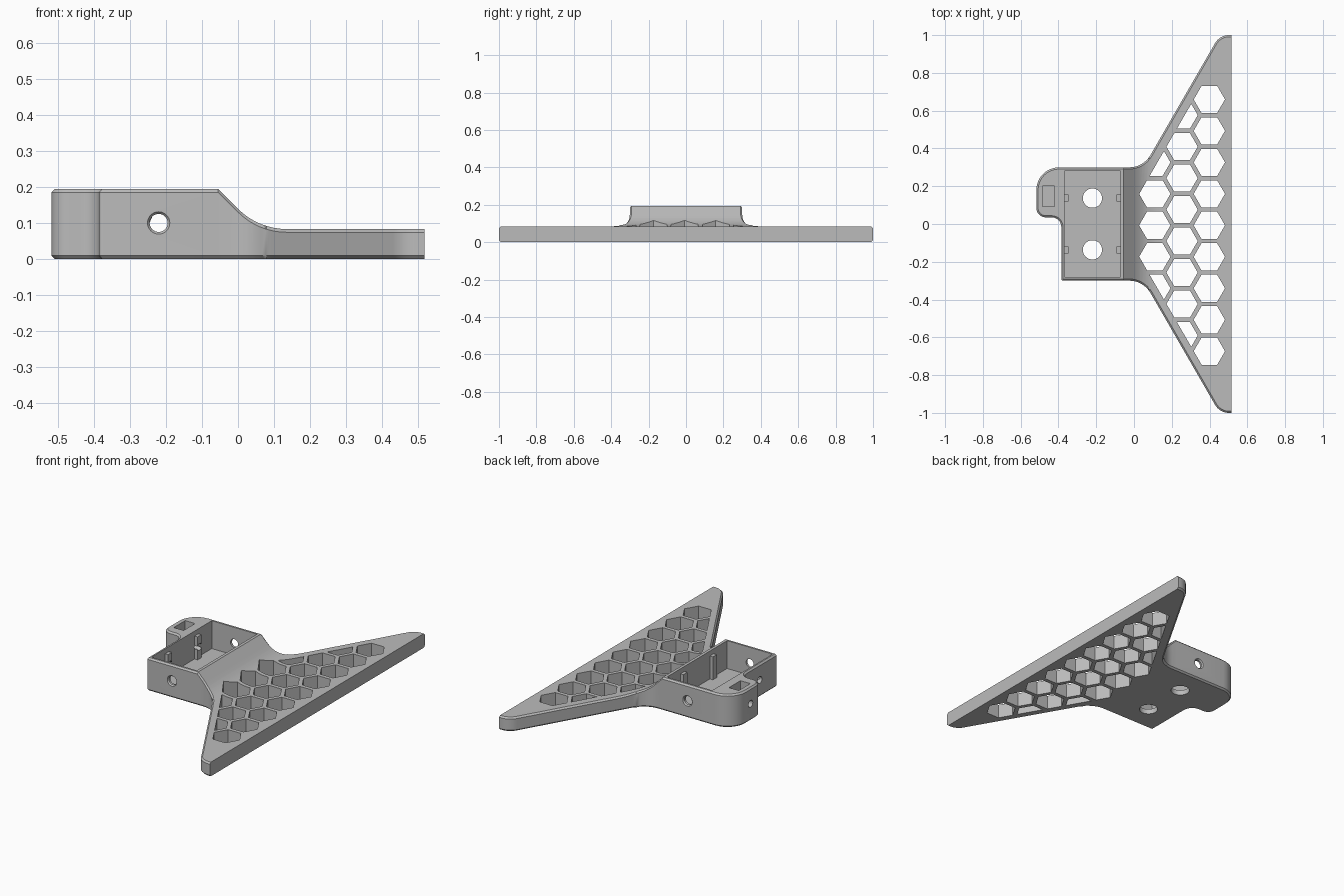
import bpy, bmesh, math
from mathutils import Vector, Matrix

if "Cube" in bpy.data.objects:
    bpy.data.objects.remove(bpy.data.objects["Cube"])

GREY = (0.5, 0.5, 0.5, 1)
grey = bpy.data.materials.new("plain grey")
grey.use_nodes = True
grey.diffuse_color = GREY
grey.node_tree.nodes["Principled BSDF"].inputs["Base Color"].default_value = GREY

EDGE_X = 0.517              # long straight edge
BLOCK_TOP, PLATE_TOP = 0.194, 0.083
BLOCK_Y, TAN60 = 0.3, math.tan(math.radians(60))


def make_object(name, bm):
    bmesh.ops.recalc_face_normals(bm, faces=bm.faces)
    mesh = bpy.data.meshes.new(name)
    bm.to_mesh(mesh)
    bm.free()
    obj = bpy.data.objects.new(name, mesh)
    bpy.context.collection.objects.link(obj)
    mesh.materials.append(grey)
    return obj


def rounded(corners, steps=8):
    """Turn (x, y, radius) corners into an outline with arcs."""
    out = []
    for i, (x, y, r) in enumerate(corners):
        p = Vector((x, y))
        if r == 0:
            out.append(p)
            continue
        a = (Vector(corners[i - 1][:2]) - p).normalized()
        b = (Vector(corners[(i + 1) % len(corners)][:2]) - p).normalized()
        half = a.angle(b) / 2
        centre = p + (a + b).normalized() * r / math.sin(half)
        start = p + a * r / math.tan(half) - centre
        end = p + b * r / math.tan(half) - centre
        turn = start.angle_signed(end)
        for k in range(steps + 1):
            out.append(centre + Matrix.Rotation(-turn * k / steps, 2) @ start)
    return out


def add_box(bm, x0, x1, y0, y1, z0, z1):
    size = Matrix.Diagonal((x1 - x0, y1 - y0, z1 - z0, 1))
    place = Matrix.Translation(((x0 + x1) / 2, (y0 + y1) / 2, (z0 + z1) / 2))
    bmesh.ops.create_cube(bm, size=1, matrix=place @ size)


def rod(start, end, r1, r2):
    """Round cutter between two points."""
    bm = bmesh.new()
    start, end = Vector(start), Vector(end)
    axis = end - start
    turn = axis.to_track_quat('Z', 'Y').to_matrix().to_4x4()
    bmesh.ops.create_cone(bm, cap_ends=True, segments=32, radius1=r1, radius2=r2,
                          depth=axis.length,
                          matrix=Matrix.Translation((start + end) / 2) @ turn)
    return make_object("hole_cutter", bm)


def boolean(target, tool, operation='DIFFERENCE'):
    mod = target.modifiers.new("cut", 'BOOLEAN')
    mod.operation, mod.solver, mod.object = operation, 'EXACT', tool
    bpy.context.view_layer.objects.active = target
    bpy.ops.object.modifier_apply(modifier=mod.name)
    bpy.data.objects.remove(tool)


# Height profile: flat block, 45 degree slope, arc into the flat plate
slope_end = (0.0, BLOCK_TOP - 0.055)
profile = [(-0.055, BLOCK_TOP), slope_end]
drop = slope_end[1] - PLATE_TOP
radius = drop / (1 - math.cos(math.pi / 4))
arc_end = slope_end[0] + radius * math.sin(math.pi / 4)
for k in range(1, 9):
    a = math.pi / 4 * (1 - k / 8)
    profile.append((arc_end - radius * math.sin(a),
                    PLATE_TOP + radius * (1 - math.cos(a))))


def height(x):
    if x <= profile[0][0]:
        return BLOCK_TOP
    for (xa, za), (xb, zb) in zip(profile, profile[1:]):
        if x <= xb:
            return za + (zb - za) * (x - xa) / (xb - xa)
    return PLATE_TOP


# Bracket body: plan outline extruded, chamfered, then shaped to the profile
def slant_x(y):
    return 0.168 + (y - 0.505) / TAN60


outline = rounded([
    (EDGE_X, -1, 0), (EDGE_X, 1, 0), (slant_x(1), 1, 0.085),
    (slant_x(BLOCK_Y), BLOCK_Y, 0.13), (-EDGE_X, BLOCK_Y, 0.12),
    (-EDGE_X, 0.035, 0.05), (-0.385, 0.035, 0.05), (-0.385, -BLOCK_Y, 0.01),
    (slant_x(BLOCK_Y), -BLOCK_Y, 0.13), (slant_x(1), -1, 0.085)])
bm = bmesh.new()
base = bm.faces.new([bm.verts.new((p.x, p.y, 0)) for p in outline])
ext = bmesh.ops.extrude_face_region(bm, geom=[base], use_keep_orig=True)["geom"]
for v in ext:
    if isinstance(v, bmesh.types.BMVert):
        v.co.z = 1
bmesh.ops.recalc_face_normals(bm, faces=bm.faces)
for cap in [f for f in bm.faces if abs(f.normal.z) > 0.9]:
    bmesh.ops.inset_region(bm, faces=[cap], thickness=0.009, use_even_offset=True)
for x, z in profile:
    bmesh.ops.bisect_plane(bm, geom=bm.verts[:] + bm.edges[:] + bm.faces[:],
                           plane_co=(x, 0, 0), plane_no=(1, 0, 0))
rim = {v for e in bm.edges if abs(e.verts[0].co.z - e.verts[1].co.z) > 0.5
       for v in e.verts}
for v in bm.verts:
    if v not in rim and v.co.x > 0.506:
        v.co.x = EDGE_X
    chamfer = 0.009 if v in rim else 0
    v.co.z = height(v.co.x) - chamfer if v.co.z > 0.5 else chamfer
body = make_object("wing_bracket", bm)

# Open pocket in the block, with four upright ribs
PX0, PX1, PY, FLOOR = -0.367, -0.072, 0.28, 0.03
HOLE_X, HOLE_Y, HOLE_Z = -0.22, 0.137, 0.1
bm = bmesh.new()
add_box(bm, PX0, PX1, -PY, PY, FLOOR, 0.3)
boolean(body, make_object("pocket_cutter", bm))
bm = bmesh.new()
for y in (-HOLE_Y, HOLE_Y):
    for x0, x1 in ((PX0 - 0.006, PX0 + 0.02), (PX1 - 0.02, PX1 + 0.006)):
        add_box(bm, x0, x1, y - 0.018, y + 0.018, FLOOR - 0.006, 0.165)
boolean(body, make_object("ribs", bm), 'UNION')

# Slot in the ear
bm = bmesh.new()
add_box(bm, -0.484, -0.42, 0.093, 0.2, 0.045, 0.3)
boolean(body, make_object("slot_cutter", bm))

# Floor holes, side wall holes with countersinks, end wall holes
for s in (-1, 1):
    y = s * HOLE_Y
    boolean(body, rod((HOLE_X, y, -0.1), (HOLE_X, y, 0.06), 0.051, 0.051))
    boolean(body, rod((-0.6, y, HOLE_Z), (-0.335, y, HOLE_Z), 0.02, 0.02))
    boolean(body, rod((HOLE_X, s * 0.25, HOLE_Z), (HOLE_X, s * 0.4, HOLE_Z), 0.025, 0.025))
    boolean(body, rod((HOLE_X, s * 0.293, HOLE_Z), (HOLE_X, s * 0.307, HOLE_Z), 0.025, 0.037))

# Honeycomb openings, trimmed parallel to the slanted edges
PITCH, MID_Y = 0.1667, -0.007
bm = bmesh.new()
for col, rows in enumerate((5, 8, 9)):
    for row in range(rows):
        cx = 0.11 + col * PITCH * math.sin(math.pi / 3)
        cy = (row - (rows - 1) / 2) * PITCH
        cell = bmesh.new()
        bmesh.ops.create_cone(cell, cap_ends=True, segments=6, radius1=0.083,
                              radius2=0.083, depth=0.6,
                              matrix=Matrix.Rotation(math.pi / 6, 4, 'Z'))
        if max(v.co.x for v in cell.verts) < 0.08:
            bmesh.ops.rotate(cell, verts=cell.verts,
                             matrix=Matrix.Rotation(math.pi / 6, 3, 'Z'))
        bmesh.ops.translate(cell, verts=cell.verts, vec=(cx, cy + MID_Y, 0))
        s = 1 if cy > 0 else -1
        cut = bmesh.ops.bisect_plane(
            cell, geom=cell.verts[:] + cell.edges[:] + cell.faces[:],
            plane_co=(0.229, s * 0.515 + MID_Y, 0), plane_no=(TAN60, -s, 0),
            clear_inner=True)["geom_cut"]
        edges = [e for e in cut if isinstance(e, bmesh.types.BMEdge)]
        if edges:
            bmesh.ops.holes_fill(cell, edges=edges)
        part = bpy.data.meshes.new("cell")
        cell.to_mesh(part)
        cell.free()
        bm.from_mesh(part)
        bpy.data.meshes.remove(part)
boolean(body, make_object("honeycomb_cutter", bm))

# Smooth the curved walls, keep the edges crisp
bpy.ops.object.select_all(action='DESELECT')
body.select_set(True)
bpy.context.view_layer.objects.active = body
bpy.ops.object.shade_smooth_by_angle(angle=math.radians(25))
